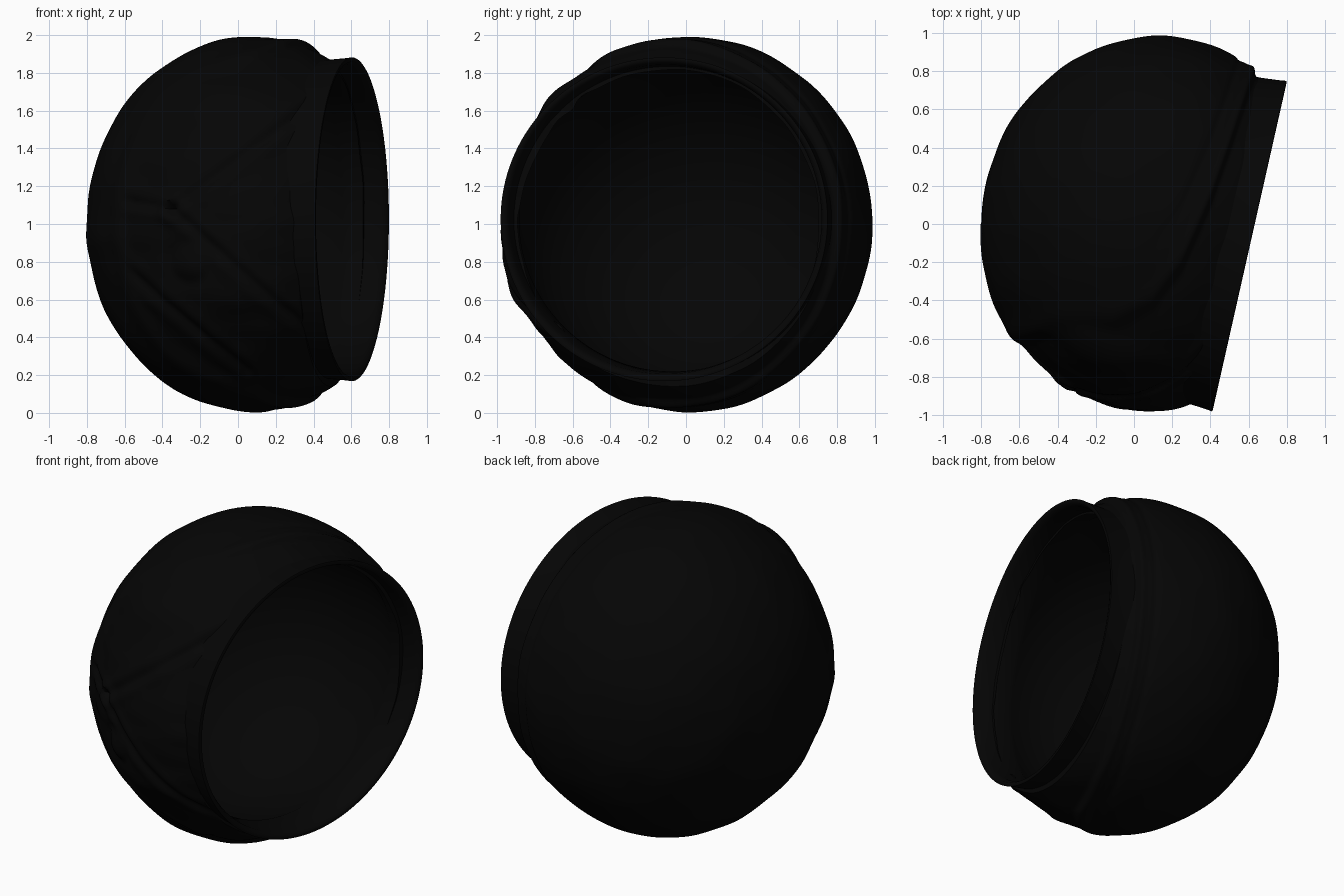
import bpy, bmesh, math
from mathutils import Vector, noise

if "Cube" in bpy.data.objects:
    bpy.data.objects.remove(bpy.data.objects["Cube"])

# one near-black colour
black = bpy.data.materials.new("soot_black")
black.diffuse_color = (0.0015, 0.0015, 0.0015, 1)
black.use_nodes = True
black.node_tree.nodes["Principled BSDF"].inputs["Base Color"].default_value = black.diffuse_color

# tilted axis of the round opening
N = Vector((0.976, -0.22, 0)).normalized()
E1 = Vector((-N.y, N.x, 0))
E2 = Vector((0, 0, 1))
MID = Vector((0.09, 0.015, 1.0))
SEG = 288


def smooth(a, b, v):
    t = max(0.0, min(1.0, (v - a) / (b - a)))
    return t * t * (3 - 2 * t)


def interp(pts, v):
    if v <= pts[0][0]:
        return pts[0][1]
    for (a, fa), (b, fb) in zip(pts, pts[1:]):
        if v <= b:
            return fa + (fb - fa) * (v - a) / (b - a)
    return pts[-1][1]


def seg_dist(x, z, a, b):
    dx, dz = b[0] - a[0], b[1] - a[1]
    t = max(0, min(1, ((x - a[0]) * dx + (z - a[1]) * dz) / (dx * dx + dz * dz)))
    return math.hypot(x - a[0] - t * dx, z - a[1] - t * dz)


def blob(x, z, cx, cz, rx, rz):
    return math.exp(-((x - cx) / rx) ** 2 - ((z - cz) / rz) ** 2)


# where the hood ends and the front begins, as y over x
EDGE = [(-0.8, -0.72), (-0.6, -0.62), (-0.4, -0.55), (-0.1, -0.53), (0.1, -0.42),
        (0.25, -0.22), (0.4, 0.12), (0.5, 0.4), (0.62, 0.76), (0.7, 1.0)]
# creases on the front, in x and z
CREASES = [((-0.35, 1.08), (0.38, 1.62)), ((-0.35, 1.08), (0.4, 0.42)),
           ((-0.6, 1.12), (-0.35, 1.08)), ((-0.62, 0.78), (0.05, 0.22))]


def relief(p):
    """Height above the base ellipsoid."""
    x, y, z = p
    d = y - interp(EDGE, x)
    hood = smooth(-0.06, 0.05, d)
    h = -0.016 + 0.02 * hood
    h += 0.012 * math.exp(-((d - 0.06) / 0.07) ** 2)      # rolled hem
    h -= 0.008 * math.exp(-((d - 0.3) / 0.06) ** 2) * smooth(0, 0.3, x)  # groove behind hem
    h += 0.008 * noise.noise(p * 4.5)
    if y < 0:
        f = 1 - hood
        h += f * 0.045 * blob(x, z, 0.12, 0.95, 0.4, 0.5)    # cheek
        h += f * 0.025 * blob(x, z, -0.05, 0.62, 0.35, 0.16)  # lower swelling
        h += f * 0.04 * blob(x, z, -0.1, 1.66, 0.4, 0.14)    # brow swelling
        h += 0.012 * blob(x, z, -0.68, 0.92, 0.12, 0.08)     # pointed lip
        for a, b in CREASES:
            s = seg_dist(x, z, a, b)
            h += f * (0.010 * math.exp(-((s - 0.05) / 0.035) ** 2)
                      - 0.012 * math.exp(-(s / 0.024) ** 2))
        e = math.hypot(x + 0.25, z - 0.8)                    # eye
        h += f * (0.018 * math.exp(-(e / 0.07) ** 2)
                  - 0.012 * math.exp(-((e - 0.11) / 0.035) ** 2))
        h += f * 0.007 * noise.noise(Vector((x * 4, y * 4, z * 10)))
    return h


def lathe(name, rings, place):
    """Skin of rings around the tilted axis; a zero radius is a pole."""
    bm = bmesh.new()
    rows = []
    for ring in rings:
        if ring[1] < 1e-4:
            rows.append([bm.verts.new(place(ring, 0))])
        else:
            rows.append([bm.verts.new(place(ring, 2 * math.pi * i / SEG))
                         for i in range(SEG)])
    for a, b in zip(rows, rows[1:]):
        for i in range(SEG):
            j = (i + 1) % SEG
            if len(a) == 1:
                bm.faces.new((a[0], b[i], b[j]))
            elif len(b) == 1:
                bm.faces.new((a[i], b[0], a[j]))
            else:
                bm.faces.new((a[i], b[i], b[j], a[j]))
    me = bpy.data.meshes.new(name)
    bm.to_mesh(me)
    bm.free()
    ob = bpy.data.objects.new(name, me)
    bpy.context.collection.objects.link(ob)
    me.materials.append(black)
    bpy.context.view_layer.objects.active = ob
    ob.select_set(True)
    bpy.ops.object.shade_smooth_by_angle(angle=math.radians(50))
    ob.select_set(False)
    return ob


# outer head: ellipsoid with relief, from the back pole to the collar
def shell_point(ring, phi):
    n, r = ring
    d = N * (0.885 * n) + E1 * (0.97 * r * math.cos(phi)) + E2 * (0.99 * r * math.sin(phi))
    p = MID + d
    return p + d.normalized() * relief(p)


ROWS = 170
END = math.radians(118)
rings = [(-math.cos(END * i / ROWS), math.sin(END * i / ROWS)) for i in range(ROWS + 1)]
rings += [(rings[-1][0], rings[-1][1] * 0.95)]
lathe("outer_head", rings, shell_point)


# collar around the opening, running on into the thin-walled hollow
def bowl_point(ring, phi):
    n, r = ring
    zc = 1.005 + 0.02 * smooth(-0.2, 0.4, n)
    return (Vector((0.084, 0.001, zc)) + N * n
            + E1 * (0.887 * r * math.cos(phi)) + E2 * (0.857 * r * math.sin(phi)))


rim = [(0.33, 0.985), (0.40, 0.985), (0.50, 0.995), (0.532, 1.0), (0.535, 0.99),
       (0.530, 0.972), (0.50, 0.955), (0.42, 0.945)]
for i in range(49):
    a = math.radians(-23 + 113 * i / 48)
    rim.append((-0.83 * math.sin(a), 1.02 * max(0, math.cos(a))))
lathe("collar_and_hollow", rim, bowl_point)

# make faces point outward
for ob in bpy.context.collection.objects:
    bm = bmesh.new()
    bm.from_mesh(ob.data)
    pole = min(bm.faces, key=lambda f: (f.calc_center_median() - MID).dot(N))
    want = -1 if ob.name == "outer_head" else 1
    if pole.normal.dot(N) * want < 0:
        bmesh.ops.reverse_faces(bm, faces=bm.faces)
    bm.to_mesh(ob.data)
    bm.free()
